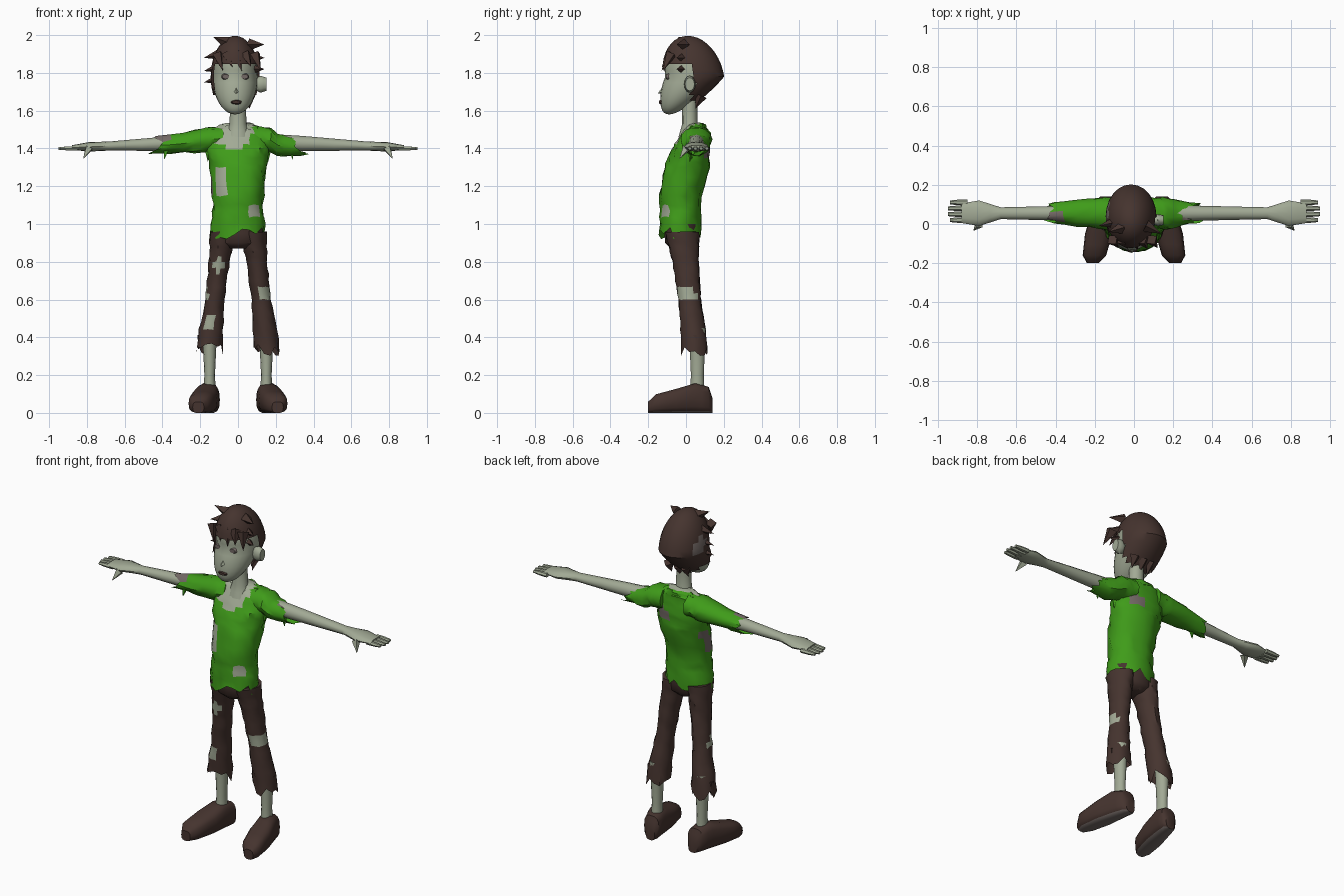
import bpy, bmesh, math, random
from mathutils import Vector, Matrix

random.seed(4)
cube = bpy.data.objects.get("Cube")
if cube:
    bpy.data.objects.remove(cube)


def material(name, color):
    mat = bpy.data.materials.new(name)
    mat.use_nodes = True
    mat.diffuse_color = (*color, 1)
    mat.node_tree.nodes["Principled BSDF"].inputs["Base Color"].default_value = (*color, 1)
    return mat


skin = material("pale green skin", (.36, .4, .3))
green = material("green cloth", (.05, .33, .01))
brown = material("dark brown", (.06, .034, .028))
grey = material("worn grey", (.17, .14, .13))
parts = []


def finish(name, bm, *mats):
    bmesh.ops.recalc_face_normals(bm, faces=bm.faces)
    mesh = bpy.data.meshes.new(name)
    bm.to_mesh(mesh)
    bm.free()
    for mat in mats:
        mesh.materials.append(mat)
    ob = bpy.data.objects.new(name, mesh)
    bpy.context.collection.objects.link(ob)
    parts.append(ob)
    return ob


def loft(name, axis, rings, path, *mats, sides=12, steps=2, jitter=0, torn=0, power=1):
    """Join ellipses (position, radius, radius) whose centres follow path; torn leaves a ragged open end."""
    fine = []
    for start, end in zip(rings, rings[1:]):
        fine += [Vector(start).lerp(Vector(end), i / steps) for i in range(steps)]
    fine.append(Vector(rings[-1]))
    way = math.copysign(1, rings[-1][0] - rings[0][0])
    bm = bmesh.new()
    rows = []
    for place, wide, high in fine:
        row = []
        for j in range(sides):
            angle = math.tau * j / sides
            c, s = (math.copysign(abs(f) ** power, f) for f in (math.cos(angle), math.sin(angle)))
            u, v = path(place)
            u, v, along = u + wide * c, v + high * s, place
            if len(rows) == len(fine) - 1:
                along += way * torn * random.uniform(-.4, 1)
            spot = {"x": (along, u, v), "y": (u, along, v), "z": (u, v, along)}[axis]
            row.append(bm.verts.new([f + random.uniform(-jitter, jitter) for f in spot]))
        rows.append(row)
    for low, top in zip(rows, rows[1:]):
        for j in range(sides):
            k = (j + 1) % sides
            bm.faces.new((low[j], low[k], top[k], top[j]))
    bm.faces.new(rows[0])
    if not torn:
        bm.faces.new(rows[-1])
    return finish(name, bm, *mats)


def fixed(u, v):
    return lambda place: (u, v)


def spikes(name, mat, radius, *tufts):
    """Four-sided tufts, each from a base to a tip."""
    bm = bmesh.new()
    for base, tip in tufts:
        base, tip = Vector(base), Vector(tip)
        reach = tip - base
        turn = reach.to_track_quat("Z", "Y").to_matrix().to_4x4()
        bmesh.ops.create_cone(bm, cap_ends=True, segments=4, radius1=radius, radius2=0,
                              depth=reach.length, matrix=Matrix.Translation((base + tip) / 2) @ turn)
    return finish(name, bm, mat)


def paint(ob, index, test):
    for face in ob.data.polygons:
        if test(face.center, face.normal):
            face.material_index = index


def holes(ob, index, *spots):
    paint(ob, index, lambda c, n: any((c - Vector(spot)).length < .04 for spot in spots))


def skull(name, grow, keep, *mats):
    """A sphere drawn forward and narrowed toward the chin, keeping only chosen faces."""
    bm = bmesh.new()
    bmesh.ops.create_uvsphere(bm, u_segments=24, v_segments=20, radius=1)
    for vert in bm.verts:
        x, y, z = vert.co
        jaw, crown = max(0, -z), max(0, z)
        depth = .15 * grow * (1 - .3 * jaw)
        vert.co = (x * .12 * grow - .015, y * depth + .04 - .13 * jaw - .03 * crown, 1.78 + .2 * grow * z)
    drop = [face for face in bm.faces if not keep(face.calc_center_median())]
    bmesh.ops.delete(bm, geom=drop, context="FACES")
    return finish(name, bm, *mats)


def has_hair(c):
    back = c.y > .04 and c.z > 1.63
    sideburn = c.x < -.09 and c.y > -.05 and c.z > 1.69
    return back or sideburn or c.z > 1.86 - .2 * max(0, c.y + .06)


# Head, neck and face
skull("head", 1, lambda c: True, skin)
loft("neck", "z", [(1.46, .07, .06), (1.53, .045, .04), (1.68, .04, .04)], fixed(0, .02), skin)
spikes("nose", skin, .024, ((-.01, -.11, 1.71), (-.01, -.15, 1.69)))
loft("left_ear", "x", [(.09, .02, .03), (.12, .03, .045), (.15, .025, .035)], fixed(.02, 1.74), skin)
for side, x in ("left", .035), ("right", -.065):
    loft(side + "_eye", "y", [(-.105, .018, .012), (-.09, .024, .018)], fixed(x, 1.78), grey)
loft("mouth", "y", [(-.142, .02, .008), (-.13, .03, .014)], fixed(-.01, 1.645), brown)

# Hair cap and untidy tufts
hair = skull("hair", 1.08, has_hair, brown, grey)
holes(hair, 1, (-.14, .05, 1.84), (-.14, .09, 1.82))
tufts = [((-.06, -.02, 1.96), (-.13, -.04, 1.99))]
for i in range(5):
    x = .05 * i - .11
    tufts.append(((x, -.08, 1.9), (x + .03, -.13 + x * x, 1.81 + .02 * (i % 2))))
for z in (1.95, 1.88, 1.82):
    tufts.append(((.06, -.01, z), (.14, -.05, z)))
    tufts.append(((-.09, .01, z - .05), (-.18, -.01, z - .07)))
for x in (-.05, .0, .06):
    tufts.append(((x, .08, 1.68), (x, .05, 1.61)))
spikes("hair_tufts", brown, .032, *tufts)


# Torn shirt with an open collar and holes
def spine(z):
    return 0, -.03 + .08 * max(0, (z - 1.15) / .35)


shirt = loft("shirt", "z", [
    (1.53, .08, .04), (1.5, .14, .06), (1.4, .17, .1), (1.3, .15, .12), (1.1, .13, .11), (.97, .145, .11)],
    spine, green, skin, grey, sides=22, steps=4, jitter=.007, torn=.06)
paint(shirt, 1, lambda c, n: c.y < .06 and c.z > 1.4 + .3 * abs(c.x + .02) and -.12 < c.x < .08)
holes(shirt, 1, (-.1, -.1, 1.2), (-.1, -.1, 1.25), (.09, -.12, 1.07))
holes(shirt, 2, (-.14, -.02, 1.2), (.08, .11, 1.38), (-.14, .02, 1.26))

for side, s, cuff, drop in ("left", 1, .32, .02), ("right", -1, .42, 0):
    # Sleeve
    sleeve = loft(side + "_sleeve", "x", [(s * .08, .08, .07), (s * .17, .08, .065), (s * cuff, .05, .045)],
                  lambda x: (.055, 1.46 - .02 * abs(x) / .2 - drop * (abs(x) > .2)), green, grey,
                  sides=14, steps=4, jitter=.006, torn=.06)
    holes(sleeve, 1, (s * (cuff - .04), .04, 1.48))
    spikes(side + "_sleeve_tatter", green, .02,
           ((s * (cuff - .04), .04, 1.4), (s * (cuff - .03), .03, 1.34)),
           ((s * .16, .03, 1.41), (s * .16, .02, 1.33)))

    # Arm and hand
    loft(side + "_arm", "x", [
        (s * x, wide, high) for x, wide, high in (
            (.1, .05, .045), (.34, .038, .04), (.68, .03, .024), (.79, .065, .025), (.88, .05, .012))],
        lambda x: (.055, 1.44 - .04 * abs(x)), skin)
    for i, finger in enumerate(("index", "middle", "ring", "little")):
        tip = .95 - .01 * (i in (0, 3))
        loft(f"{side}_{finger}_finger", "x", [(s * .85, .015, .013), (s * .9, .014, .012), (s * tip, .01, .008)],
             fixed(.02 + .03 * i, 1.4), skin, sides=6)
    spikes(side + "_thumb", skin, .024, ((s * .79, 0, 1.4), (s * .82, -.035, 1.345)))

    # Shin and shoe
    loft(side + "_shin", "z", [(.08, .034, .04), (.2, .028, .034), (.45, .04, .045)],
         fixed(s * .15, .06), skin)
    soles = [(-.2, .03, .03), (-.16, .06, .05), (-.05, .07, .065), (.05, .06, .08), (.12, .05, .07), (.14, .03, .04)]
    shoe = loft(side + "_shoe", "y", soles, lambda y: (s * (.17 - .2 * y), 0), brown, grey,
                sides=14, power=.7)
    ground = {}
    for vert in shoe.data.vertices:
        key = round(vert.co.y, 3)
        ground[key] = min(ground.get(key, 0), vert.co.z)
    for vert in shoe.data.vertices:
        vert.co.z -= ground[round(vert.co.y, 3)]
    paint(shoe, 1, lambda c, n: n.z < -.75)

    # Ragged trouser leg with torn patches
    leg = loft(side + "_trouser_leg", "z", [(.96, .07, .09), (.8, .055, .07), (.6, .05, .06), (.36, .07, .07)],
               lambda z: (s * (.08 + .12 * (.96 - z)), -.02 + .11 * (.96 - z)), brown, skin,
               sides=14, steps=6, jitter=.004, torn=.06)
    if s > 0:
        holes(leg, 1, (.14, -.04, .64), (.17, .02, .62))
    else:
        holes(leg, 1, (-.1, -.08, .78), (-.17, 0, .62), (-.15, -.03, .48))
    spikes(side + "_hem_tatter", brown, .02, ((s * .2, .05, .41), (s * .21, .06, .33)))

# Seat of the trousers
loft("trouser_seat", "z", [(.87, .05, .06), (.9, .12, .09), (1, .135, .1)], fixed(0, -.02), brown, sides=16)

# Soft shading with sharp creases
bpy.ops.object.select_all(action="DESELECT")
for ob in parts:
    ob.select_set(True)
bpy.context.view_layer.objects.active = parts[0]
bpy.ops.object.shade_smooth_by_angle(angle=math.radians(40))
